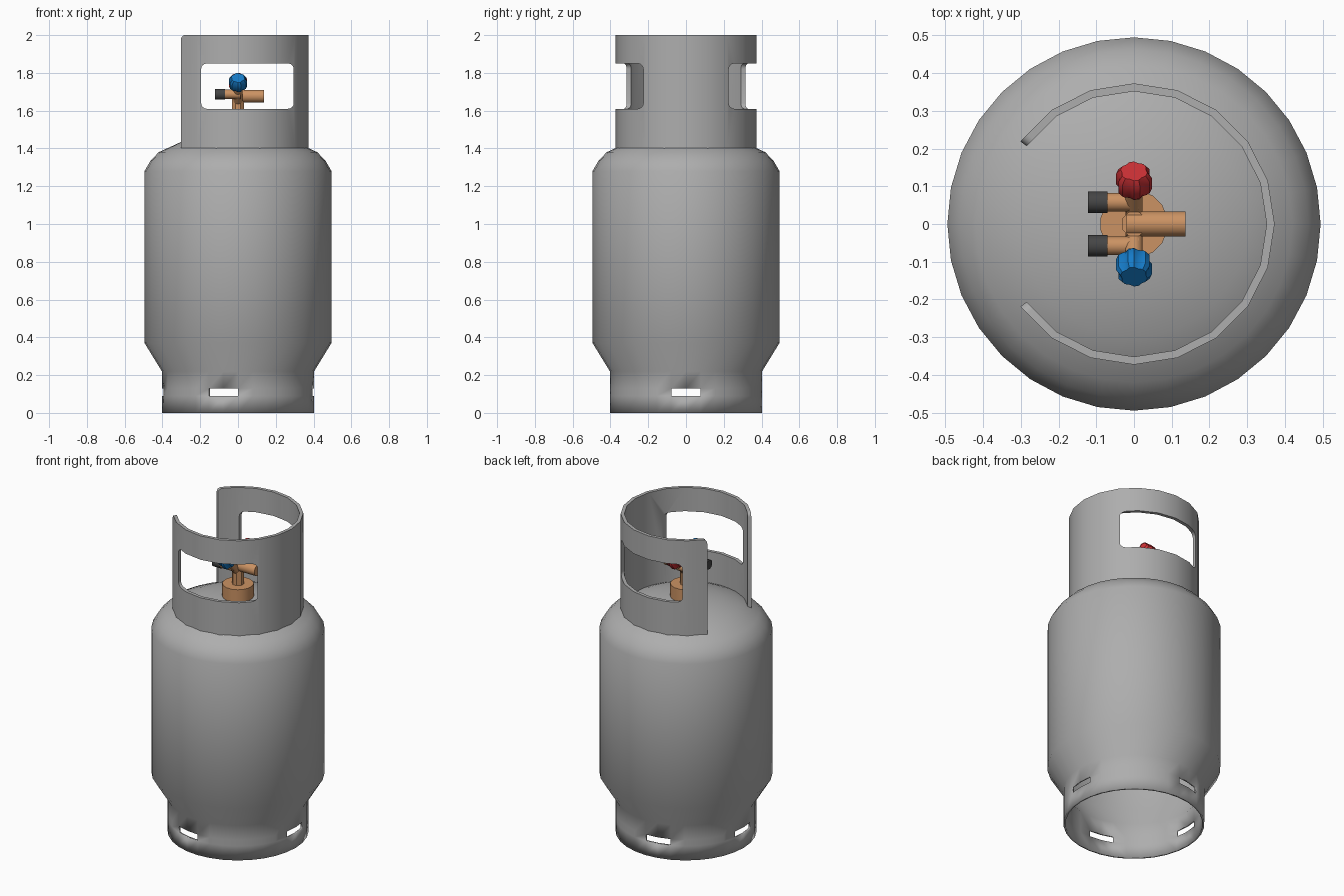
import bpy, bmesh, math
from mathutils import Vector

if "Cube" in bpy.data.objects:
    bpy.data.objects.remove(bpy.data.objects["Cube"])

def material(name, rgb):
    m = bpy.data.materials.new(name)
    m.diffuse_color = (*rgb, 1)
    m.use_nodes = True
    m.node_tree.nodes["Principled BSDF"].inputs["Base Color"].default_value = m.diffuse_color
    return m

GREY = material("grey_steel", (0.42, 0.42, 0.42))
BRASS = material("brass", (0.60, 0.29, 0.125))
RED = material("red_plastic", (0.60, 0.03, 0.035))
BLUE = material("blue_plastic", (0.008, 0.20, 0.58))
BLACK = material("black_rubber", (0.06, 0.06, 0.06))

def finish(name, bm, mat, angle=40):
    bmesh.ops.recalc_face_normals(bm, faces=bm.faces)
    me = bpy.data.meshes.new(name)
    bm.to_mesh(me)
    bm.free()
    ob = bpy.data.objects.new(name, me)
    bpy.context.collection.objects.link(ob)
    if mat:
        me.materials.append(mat)
    smooth(ob, angle)
    return ob

def smooth(ob, angle):
    bpy.ops.object.select_all(action='DESELECT')
    ob.select_set(True)
    bpy.context.view_layer.objects.active = ob
    bpy.ops.object.shade_smooth_by_angle(angle=math.radians(angle))

def rod(name, start, end, radius, mat, sides=16, rings=None):
    """Closed cylinder from start to end; rings = optional (t, radius function)."""
    start, end = Vector(start), Vector(end)
    axis = end - start
    q = Vector((0, 0, 1)).rotation_difference(axis.normalized())
    rings = rings or [(0, lambda i: radius), (1, lambda i: radius)]
    bm = bmesh.new()
    loops = []
    for t, rad in rings:
        loop = []
        for i in range(sides):
            a = 2 * math.pi * (i + 0.5) / sides
            p = q @ Vector((rad(i) * math.cos(a), rad(i) * math.sin(a), 0))
            loop.append(bm.verts.new(start + axis * t + p))
        loops.append(loop)
    for lo, hi in zip(loops, loops[1:]):
        for i in range(sides):
            j = (i + 1) % sides
            bm.faces.new((lo[i], lo[j], hi[j], hi[i]))
    bm.faces.new(loops[0][::-1])
    bm.faces.new(loops[-1])
    return finish(name, bm, mat)

# Tank and foot ring: one lathed shell, two-segment slots left out of the foot
PROFILE = [(0.403, 0), (0.403, 0.09), (0.403, 0.13), (0.403, 0.22), (0.495, 0.37),
           (0.495, 1.28), (0.463, 1.335), (0.42, 1.38), (0.30, 1.435), (0.2, 1.465), (0.1, 1.48)]
N = 32
bm = bmesh.new()
rows = [[bm.verts.new((r * math.cos(2 * math.pi * i / N), r * math.sin(2 * math.pi * i / N), z))
         for i in range(N)] for r, z in PROFILE]
SLOTS = {31, 0, 8, 9, 15, 16, 22, 23}
for k in range(len(rows) - 1):
    for i in range(N):
        if k == 1 and i in SLOTS:
            continue
        j = (i + 1) % N
        bm.faces.new((rows[k][i], rows[k][j], rows[k + 1][j], rows[k + 1][i]))
apex = bm.verts.new((0, 0, 1.485))
for i in range(N):
    bm.faces.new((rows[-1][i], rows[-1][(i + 1) % N], apex))
tank = finish("tank", bm, GREY, 45)
mod = tank.modifiers.new("wall", 'SOLIDIFY')
mod.thickness = 0.012
mod.offset = -1

# Collar: open 20-sided ring with rounded upper ends
bm = bmesh.new()
sections = []
for i in range(-8, 9):
    a = math.radians(18 * i)
    sections.append([bm.verts.new((r * math.cos(a), r * math.sin(a), z))
                     for r, z in ((0.373, 1.4), (0.373, 2), (0.352, 2), (0.352, 1.4))])
for s, t in zip(sections, sections[1:]):
    for i in range(4):
        j = (i + 1) % 4
        bm.faces.new((s[i], s[j], t[j], t[i]))
bm.faces.new(sections[0])
bm.faces.new(sections[-1][::-1])
ends = [bm.edges.get((s[1], s[2])) for s in (sections[0], sections[-1])]
bmesh.ops.bevel(bm, geom=ends, offset=0.025, segments=4, profile=0.5, affect='EDGES')
collar = finish("collar", bm, GREY, 30)

# Hand openings: one rounded cutter passing through front and back
bm = bmesh.new()
outline = []
R = 0.03
for cx, cz, a0 in ((0.295 - R, 1.85 - R, 0), (-0.195 + R, 1.85 - R, 90),
                   (-0.195 + R, 1.61 + R, 180), (0.295 - R, 1.61 + R, 270)):
    for s in range(5):
        a = math.radians(a0 + 22.5 * s)
        outline.append((cx + R * math.cos(a), cz + R * math.sin(a)))
face = bm.faces.new([bm.verts.new((x, -0.6, z)) for x, z in outline])
ext = bmesh.ops.extrude_face_region(bm, geom=[face])
bmesh.ops.translate(bm, vec=(0, 1.2, 0),
                    verts=[v for v in ext["geom"] if isinstance(v, bmesh.types.BMVert)])
cutter = finish("hand_opening_cutter", bm, None)
cut = collar.modifiers.new("hand_openings", 'BOOLEAN')
cut.operation = 'DIFFERENCE'
cut.solver = 'EXACT'
cut.object = cutter
bpy.context.view_layer.objects.active = collar
bpy.ops.object.modifier_apply(modifier=cut.name)
bpy.data.objects.remove(cutter)
smooth(collar, 30)

# Valve body
rod("valve_base", (0, 0, 1.45), (0, 0, 1.56), 0.09, BRASS)
rod("valve_stem", (0, 0, 1.55), (0, 0, 1.70), 0.035, BRASS, 8)
rod("main_outlet", (-0.02, 0, 1.677), (0.137, 0, 1.677), 0.034, BRASS)

# Mirrored side outlets, caps, arms and tilted fluted knobs
def flute(outer, inner):
    return lambda i: outer if i % 3 else inner

for side, label, colour in ((-1, "front", BLUE), (1, "back", RED)):
    y = 0.058 * side
    rod(label + "_outlet", (-0.075, y, 1.687), (0.012, y, 1.687), 0.025, BRASS)
    rod(label + "_cap", (-0.122, y, 1.687), (-0.07, y, 1.687), 0.029, BLACK)
    rod(label + "_arm", (0, 0, 1.635), (0, 0.10 * side, 1.735), 0.024, BRASS, 12)
    d = Vector((0, side, 1)).normalized() * 0.034
    c = Vector((0, 0.116 * side, 1.75))
    rod(label + "_knob", c - d, c + d, 0, colour, 18,
        [(0, flute(0.040, 0.034)), (0.15, flute(0.048, 0.038)),
         (0.75, flute(0.048, 0.038)), (1, flute(0.036, 0.032))])
